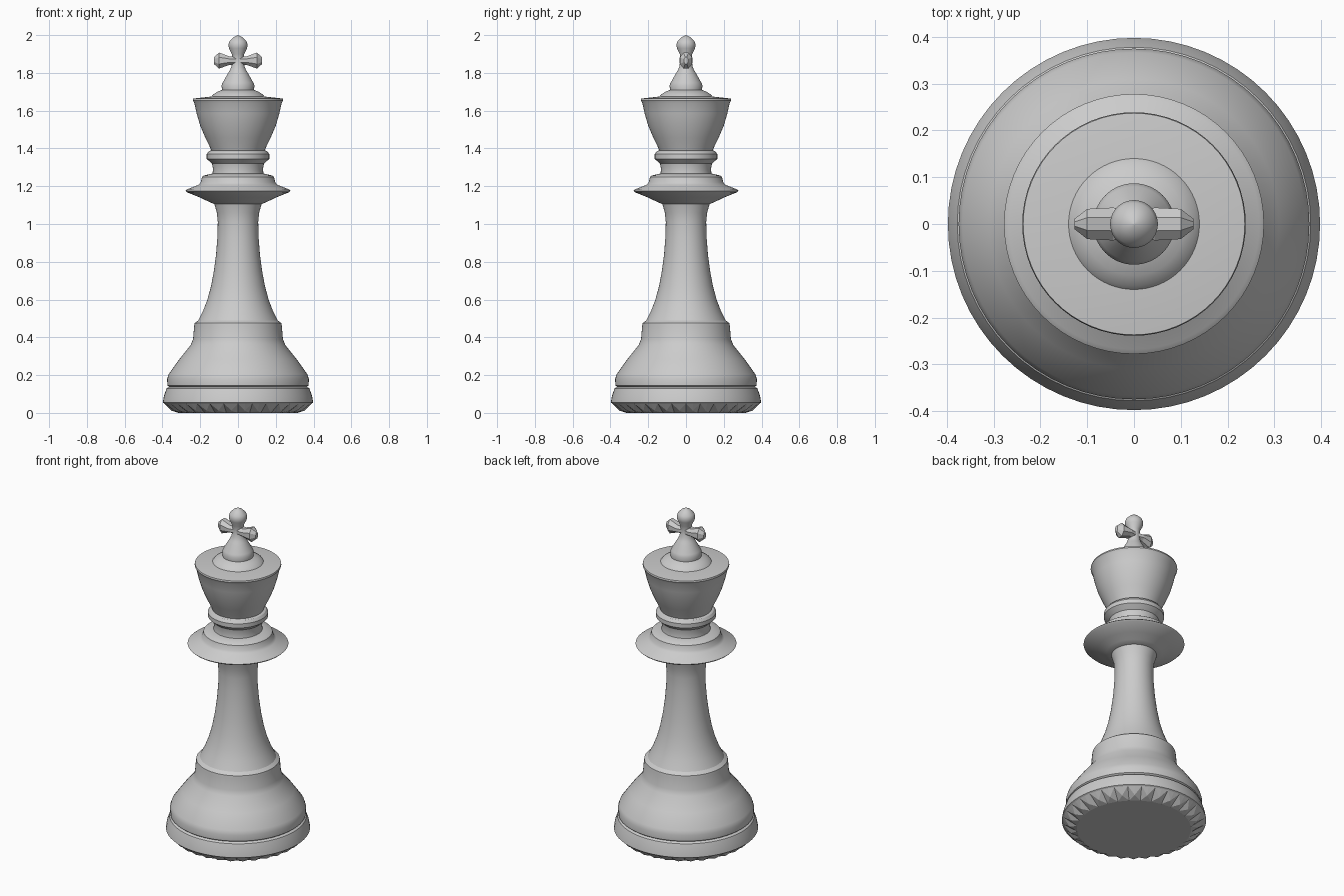
import bpy, bmesh, math

cube = bpy.data.objects.get("Cube")
if cube:
    bpy.data.objects.remove(cube, do_unlink=True)

SIDES = 64

grey = bpy.data.materials.new("plain_grey")
grey.use_nodes = True
colour = (0.6, 0.6, 0.6, 1)
grey.diffuse_color = colour
grey.node_tree.nodes["Principled BSDF"].inputs["Base Color"].default_value = colour


def finish(name, bm, smooth_angle):
    """Turn a bmesh into a shaded object with the grey material."""
    bmesh.ops.remove_doubles(bm, verts=bm.verts, dist=0.0001)
    bmesh.ops.recalc_face_normals(bm, faces=bm.faces)
    mesh = bpy.data.meshes.new(name)
    bm.to_mesh(mesh)
    bm.free()
    mesh.materials.append(grey)
    obj = bpy.data.objects.new(name, mesh)
    bpy.context.collection.objects.link(obj)
    if smooth_angle:
        bpy.ops.object.select_all(action='DESELECT')
        obj.select_set(True)
        bpy.context.view_layer.objects.active = obj
        bpy.ops.object.shade_smooth_by_angle(angle=math.radians(smooth_angle))
    return obj


def ring(bm, sides, point):
    return [bm.verts.new(point(i, 2 * math.pi * i / sides)) for i in range(sides)]


def bridge(bm, low, high):
    n = len(low)
    for i in range(n):
        j = (i + 1) % n
        bm.faces.new((low[i], low[j], high[j], high[i]))


def lathe(name, profile):
    """Spin a (radius, height) profile round z, capping both ends."""
    bm = bmesh.new()
    rings = [ring(bm, SIDES, lambda i, a: (r * math.cos(a), r * math.sin(a), z))
             for r, z in profile]
    for low, high in zip(rings, rings[1:]):
        bridge(bm, low, high)
    bm.faces.new(rings[0])
    bm.faces.new(rings[-1])
    return finish(name, bm, 30)


# Turned parts, from the foot upward
lathe("foot_rim", [(0.39, 0.05), (0.398, 0.055), (0.392, 0.09), (0.378, 0.13),
                   (0.365, 0.138)])
lathe("base_bell", [(0.365, 0.138), (0.374, 0.145), (0.375, 0.18), (0.367, 0.205),
                    (0.31, 0.285), (0.25, 0.36), (0.238, 0.39), (0.232, 0.46),
                    (0.23, 0.475), (0.21, 0.49)])
lathe("stem", [(0.21, 0.49), (0.185, 0.54), (0.162, 0.6), (0.143, 0.67),
               (0.128, 0.75), (0.116, 0.84), (0.109, 0.93), (0.107, 1.01),
               (0.112, 1.06), (0.125, 1.105)])
lathe("wide_collar", [(0.125, 1.105), (0.155, 1.118), (0.2, 1.14), (0.27, 1.168),
                      (0.278, 1.176), (0.268, 1.184), (0.21, 1.207), (0.198, 1.22),
                      (0.19, 1.25), (0.18, 1.257), (0.135, 1.267)])
lathe("neck_ring", [(0.135, 1.267), (0.132, 1.29), (0.138, 1.32), (0.155, 1.335),
                    (0.166, 1.345), (0.166, 1.37), (0.155, 1.385), (0.142, 1.39)])
lathe("crown_cup", [(0.142, 1.39), (0.15, 1.41), (0.172, 1.455), (0.2, 1.52),
                    (0.219, 1.585), (0.231, 1.64), (0.239, 1.655), (0.237, 1.664),
                    (0.14, 1.675)])
lathe("crown_dome", [(0.14, 1.675), (0.132, 1.685), (0.11, 1.7), (0.085, 1.71),
                     (0.087, 1.735), (0.08, 1.75), (0.052, 1.8)])
lathe("cross_upright", [(0.052, 1.8), (0.043, 1.815), (0.036, 1.83), (0.03, 1.865),
                        (0.033, 1.9), (0.048, 1.93), (0.051, 1.95), (0.045, 1.968),
                        (0.025, 1.988), (0.002, 2.0)])

# Faceted cross arms, mirrored about the upright
arm = [(0.0, 0.026, 0.03), (0.045, 0.024, 0.038), (0.1, 0.046, 0.035),
       (0.127, 0.02, 0.012)]
for side, name in ((1, "left_cross_arm"), (-1, "right_cross_arm")):
    bm = bmesh.new()
    rings = [ring(bm, 8, lambda i, a: (side * x, w * math.cos(a + math.pi / 8),
                                       1.865 + h * math.sin(a + math.pi / 8)))
             for x, h, w in arm]
    for low, high in zip(rings, rings[1:]):
        bridge(bm, low, high)
    bm.faces.new(rings[0])
    bm.faces.new(rings[-1])
    finish(name, bm, None)

# Underside, with a toothed bevel round a flat disc
bm = bmesh.new()
teeth = ((0.315, 0.0), (0.355, 0.012))
inner = ring(bm, SIDES, lambda i, a: (teeth[i % 2][0] * math.cos(a),
                                      teeth[i % 2][0] * math.sin(a), teeth[i % 2][1]))
outer = ring(bm, SIDES, lambda i, a: (0.39 * math.cos(a), 0.39 * math.sin(a), 0.05))
bridge(bm, inner, outer)
for i in range(0, SIDES, 2):
    bm.faces.new((inner[i], inner[i + 1], inner[(i + 2) % SIDES]))
bm.faces.new(inner[::2])
bmesh.ops.triangulate(bm, faces=[f for f in bm.faces if len(f.verts) == 4])
finish("base_underside", bm, None)
